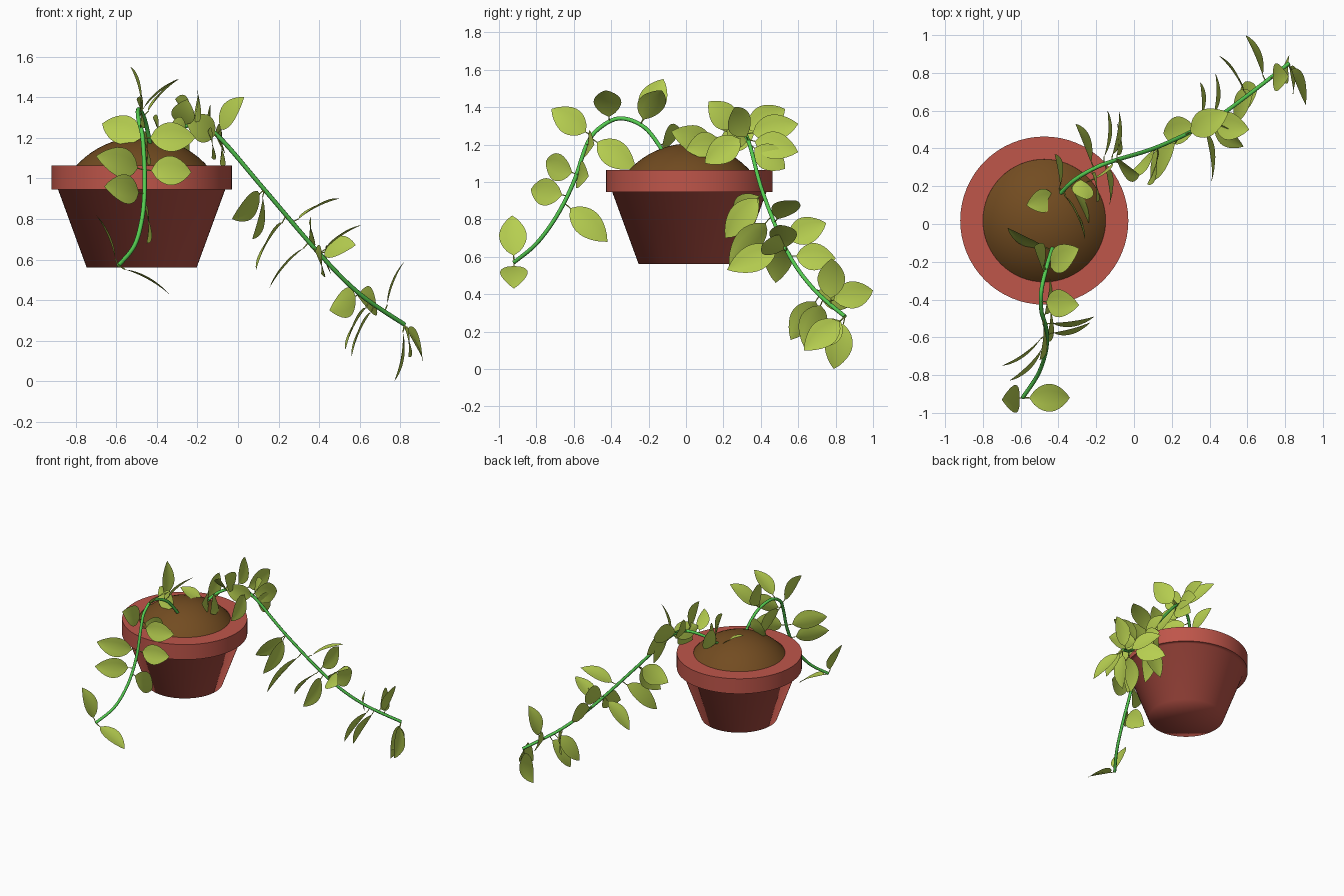
import bpy
import bmesh
import math
from mathutils import Vector

cube = bpy.data.objects.get("Cube")
if cube:
    bpy.data.objects.remove(cube, do_unlink=True)


def make_material(name, colour):
    mat = bpy.data.materials.new(name)
    mat.use_nodes = True
    mat.diffuse_color = (*colour, 1)
    bsdf = next(n for n in mat.node_tree.nodes if n.type == 'BSDF_PRINCIPLED')
    bsdf.inputs["Base Color"].default_value = (*colour, 1)
    return mat


TERRACOTTA = make_material("terracotta", (0.52, 0.092, 0.068))
SOIL = make_material("brown soil", (0.17, 0.072, 0.015))
STEM = make_material("stem green", (0.09, 0.6, 0.08))
LEAF = make_material("leaf green", (0.47, 0.62, 0.08))

POT_CENTRE = Vector((-0.475, 0.018, 0))


def finish(obj, angle):
    bpy.ops.object.select_all(action='DESELECT')
    obj.select_set(True)
    bpy.context.view_layer.objects.active = obj
    bpy.ops.object.shade_smooth_by_angle(angle=math.radians(angle))


def mesh_object(name, bm, mat, angle):
    mesh = bpy.data.meshes.new(name)
    bm.to_mesh(mesh)
    bm.free()
    mesh.materials.append(mat)
    obj = bpy.data.objects.new(name, mesh)
    bpy.context.collection.objects.link(obj)
    finish(obj, angle)
    return obj


def lathe(name, profile, mat, steps=64):
    """Spin a (radius, height) profile around the pot axis."""
    bm = bmesh.new()
    verts = [bm.verts.new((r, 0, z)) for r, z in profile]
    edges = [bm.edges.new(pair) for pair in zip(verts, verts[1:])]
    bmesh.ops.spin(bm, geom=verts + edges, axis=(0, 0, 1), cent=(0, 0, 0),
                   angle=math.tau, steps=steps)
    bmesh.ops.remove_doubles(bm, verts=bm.verts, dist=0.0005)
    bmesh.ops.recalc_face_normals(bm, faces=bm.faces)
    obj = mesh_object(name, bm, mat, 80)
    obj.location = POT_CENTRE
    return obj


# Pot with a raised band at the rim and a soft foot, and a mound of soil
lathe("flower_pot", [(0, 0.56), (0.271, 0.56), (0.412, 0.945), (0.445, 0.945),
                     (0.445, 1.063), (0.325, 1.063), (0.32, 1.02), (0, 1.02)],
      TERRACOTTA)
DOME = 0.437
mound = [(DOME * math.sin(a), 1.205 - DOME + DOME * math.cos(a))
         for a in (math.radians(50) * i / 10 for i in range(11))]
lathe("soil_mound", mound, SOIL)


def on_path(points, t):
    """Point on a smooth path; whole values of t are the given points."""
    i = min(int(t), len(points) - 2)
    u = t - i
    p0, p1, p2, p3 = (Vector(points[min(max(k, 0), len(points) - 1)])
                      for k in range(i - 1, i + 3))
    return 0.5 * (2 * p1 + (p2 - p0) * u + (2 * p0 - 5 * p1 + 4 * p2 - p3) * u ** 2
                  + (3 * p1 - p0 - 3 * p2 + p3) * u ** 3)


def tubes(name, paths, radius, mat):
    """One tube mesh for each path, all in one object."""
    curve = bpy.data.curves.new(name, 'CURVE')
    curve.dimensions = '3D'
    curve.bevel_depth = radius
    curve.bevel_resolution = 2
    curve.use_fill_caps = True
    for path in paths:
        spline = curve.splines.new('POLY')
        spline.points.add(len(path) - 1)
        for point, co in zip(spline.points, path):
            point.co = (*co, 1)
    curve.materials.append(mat)
    obj = bpy.data.objects.new(name, curve)
    bpy.context.collection.objects.link(obj)
    bpy.ops.object.select_all(action='DESELECT')
    obj.select_set(True)
    bpy.context.view_layer.objects.active = obj
    bpy.ops.object.convert(target='MESH')
    finish(bpy.context.object, 60)


# Way a blade faces: sideways, to the front, or midway between
FACING = {'x': Vector((1, 0, 0.15)), 'y': Vector((0, -1, 0.2)),
          'm': Vector((-0.6, -1, 1))}


def blade_side(along, facing):
    """Direction across the blade; 'd' lays the blade edge-on to the front."""
    if facing == 'd':
        normal = along.cross(Vector((0, 1, 0)))
        normal *= math.copysign(1, normal.z)
    else:
        normal = FACING[facing]
    return along.cross(normal).normalized()


def add_leaf(bm, base, tip, facing, rows=10):
    """Pointed oval blade, lightly folded on its midrib and arched."""
    along = tip - base
    length = along.length
    side = blade_side(along, facing)
    normal = side.cross(along).normalized()
    grid = []
    for i in range(rows + 1):
        s = i / rows
        half = 0
        if 0 < i < rows:
            half = min(0.36 * length, 0.074) * math.sin(math.pi * s ** 0.86) ** 0.82
        mid = base + along * s + normal * (0.2 * length * s * (1 - s))
        grid.append([bm.verts.new(mid + side * half * c + normal * half * 0.14 * abs(c))
                     for c in (-1, -0.5, 0, 0.5, 1)])
    for low, high in zip(grid, grid[1:]):
        for k in range(4):
            bm.faces.new((low[k], low[k + 1], high[k + 1], high[k]))


def vine(name, points, leaves):
    steps = 8 * (len(points) - 1)
    path = [on_path(points, i / 8) for i in range(steps + 1)]
    tubes(name + "_stem", [path], 0.011, STEM)
    bm = bmesh.new()
    stalks = []
    for t, x, y, z, facing in leaves:
        root, tip = on_path(points, t), Vector((x, y, z))
        base = root.lerp(tip, 0.14)
        stalks.append((root, base))
        add_leaf(bm, base, tip, facing)
    bmesh.ops.remove_doubles(bm, verts=bm.verts, dist=0.0002)
    mesh_object(name + "_leaves", bm, LEAF, 40)
    tubes(name + "_leaf_stalks", stalks, 0.003, LEAF)


# Short vine arching over the front of the pot
vine("front_vine",
     [(-.43, -.12, 1.16), (-.46, -.22, 1.29), (-.49, -.35, 1.34),
      (-.49, -.46, 1.29), (-.47, -.53, 1.2), (-.46, -.6, 1),
      (-.47, -.69, .82), (-.51, -.8, .67), (-.59, -.92, .57)],
     [(.3, -.67, -.02, 1.27, 'y'), (1.2, -.53, -.12, 1.55, 'x'),
      (1.2, -.29, -.13, 1.49, 'd'), (2.5, -.29, -.43, 1.49, 'd'),
      (3.6, -.5, -.72, 1.39, 'x'), (3.7, -.45, -.27, 1.07, 'x'),
      (4, -.21, -.49, 1.2, 'y'), (4.8, -.7, -.75, 1.11, 'y'),
      (4.8, -.23, -.52, 1.03, 'y'), (5.4, -.66, -.83, .96, 'y'),
      (5.6, -.45, -.42, .68, 'x'), (8, -.7, -.93, .82, 'd'),
      (8, -.34, -.92, .43, 'd')])

# Long vine trailing down behind the left side
vine("trailing_vine",
     [(-.4, .15, 1.15), (-.32, .23, 1.23), (-.2, .3, 1.265), (-.09, .34, 1.2),
      (.13, .41, .945), (.4, .54, .63), (.6, .68, .43), (.82, .85, .28)],
     [(0, -.57, .1, 1.25, 'd'), (.2, -.42, .37, 1.3, 'x'),
      (.4, -.26, -.08, 1.27, 'x'), (.8, -.24, .0, 1.17, 'x'),
      (1.3, -.25, .13, 1.39, 'y'), (1.8, -.2, .12, 1.43, 'x'),
      (1.9, -.31, .53, 1.39, 'x'), (2.4, -.14, .6, 1.31, 'x'),
      (2.5, -.13, .1, 1.1, 'x'), (3, -.26, .22, 1.29, 'y'),
      (2.8, -.08, .6, 1.16, 'x'), (2.9, .03, .26, 1.4, 'm'),
      (3, -.09, .53, 1.07, 'x'), (4, -.03, .26, .8, 'x'),
      (4, .07, .21, .7, 'x'), (4.5, .5, .59, .9, 'd'),
      (4.4, .09, .23, .55, 'd'), (4.8, .35, .75, .78, 'x'),
      (4.8, .155, .48, .46, 'd'), (4.9, .41, .22, .53, 'x'),
      (5, .61, .5, .77, 'd'), (5, .58, .41, .67, 'm'),
      (5.1, .43, .8, .59, 'x'), (6, .45, .89, .35, 'x'),
      (6.2, .53, .56, .155, 'd'), (6.3, .56, .63, .12, 'd'),
      (6.4, .59, 1, .42, 'x'), (6.5, .82, .78, .59, 'd')]
     + [(7, .91, .63, .1, 'x'), (7, .84, .69, .12, 'x'), (7, .77, .79, 0, 'x')])
